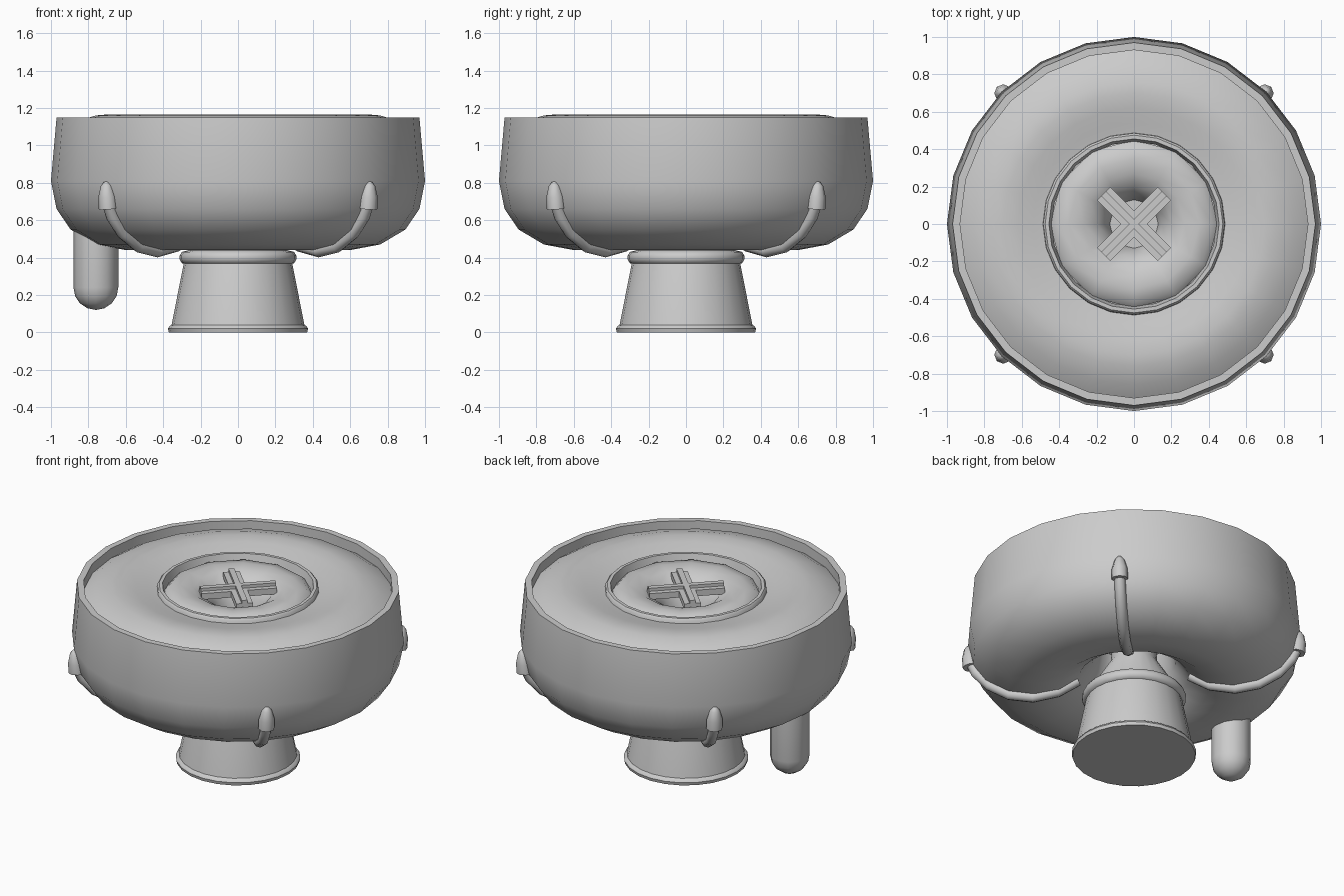
import bpy, bmesh, math
from mathutils import Vector, Matrix

cube = bpy.data.objects.get("Cube")
if cube:
    bpy.data.objects.remove(cube, do_unlink=True)

grey = bpy.data.materials.new("plain grey")
grey.use_nodes = True
tone = (0.6, 0.6, 0.6, 1)
grey.diffuse_color = tone
grey.node_tree.nodes["Principled BSDF"].inputs["Base Color"].default_value = tone


def finish(name, bm, angle=40):
    """Turn a bmesh into a shaded grey object."""
    bmesh.ops.remove_doubles(bm, verts=bm.verts, dist=1e-5)
    bmesh.ops.recalc_face_normals(bm, faces=bm.faces)
    mesh = bpy.data.meshes.new(name)
    bm.to_mesh(mesh)
    bm.free()
    mesh.materials.append(grey)
    obj = bpy.data.objects.new(name, mesh)
    bpy.context.collection.objects.link(obj)
    bpy.ops.object.select_all(action='DESELECT')
    obj.select_set(True)
    bpy.context.view_layer.objects.active = obj
    bpy.ops.object.shade_smooth_by_angle(angle=math.radians(angle))
    return obj


def lathe(name, profile, sides=24, angle=40, matrix=None):
    """Revolve (radius, height) points around z."""
    bm = bmesh.new()
    pts = [bm.verts.new((0, r, z)) for r, z in profile]
    edges = [bm.edges.new(pair) for pair in zip(pts, pts[1:])]
    bmesh.ops.spin(bm, geom=pts + edges, axis=(0, 0, 1), cent=(0, 0, 0),
                   angle=math.tau, steps=sides, use_duplicate=False)
    if matrix:
        bm.transform(matrix)
    return finish(name, bm, angle)


def tube(name, path, radius, sides, turn):
    """Sweep a round section along a path of (radius, height) points."""
    bm = bmesh.new()
    pts = [Vector((r, 0, z)) for r, z in path]
    rings = []
    for i, p in enumerate(pts):
        t = (pts[min(i + 1, len(pts) - 1)] - pts[max(i - 1, 0)]).normalized()
        side = Vector((0, 1, 0))
        up = t.cross(side)
        rings.append([bm.verts.new(p + radius * (math.cos(a) * side + math.sin(a) * up))
                      for a in (math.tau * k / sides for k in range(sides))])
    for a, b in zip(rings, rings[1:]):
        for k in range(sides):
            j = (k + 1) % sides
            bm.faces.new((a[k], a[j], b[j], b[k]))
    bm.faces.new(rings[0])
    bm.faces.new(rings[-1])
    bm.transform(Matrix.Rotation(turn, 4, 'Z'))
    return finish(name, bm, 50)


# Ring-shaped bowl with a thin upright rim
lathe("bowl", [(0.93, 1.0), (0.93, 1.15), (0.97, 1.15), (1.0, 0.81), (0.97, 0.66),
               (0.895, 0.55), (0.76, 0.47), (0.6, 0.44), (0.45, 0.465), (0.33, 0.54),
               (0.25, 0.65), (0.22, 0.8)])

# Domed filling inside the rim, dipping to the middle
lathe("filling", [(0.94, 1.08), (0.86, 1.13), (0.76, 1.16), (0.7, 1.165), (0.62, 1.155),
                  (0.54, 1.135), (0.45, 1.12)])

# Raised collar around the middle dish
lathe("collar", [(0.49, 1.1), (0.485, 1.145), (0.475, 1.155), (0.455, 1.155), (0.44, 1.1)])

# Middle dish with a funnel
lathe("dish", [(0.45, 1.1), (0.42, 1.13), (0.35, 1.143), (0.27, 1.13), (0.2, 1.09),
               (0.15, 1.02), (0.13, 0.95), (0, 0.95)], 12)

# Pedestal with foot lip and neck
lathe("pedestal", [(0, 0), (0.37, 0), (0.375, 0.02), (0.365, 0.035), (0.355, 0.04),
                   (0.29, 0.37), (0.27, 0.43), (0.14, 0.64), (0.13, 0.8)])
lathe("pedestal_band", [(0.28, 0.365), (0.3, 0.37), (0.312, 0.39), (0.312, 0.41),
                        (0.3, 0.43), (0.26, 0.44)], 24, 60)

# Hanging rounded post
R = 0.12
dome = [(R * math.sin(a), 0.24 - R * math.cos(a))
        for a in (math.pi / 2 * k / 4 for k in range(5))]
lathe("hanging_post", dome + [(R, 0.56), (0, 0.56)], 12, 50,
      Matrix.Translation((-0.76, 0, 0)))

# Cross over the drain: a wide and a narrow bar each way
for i, turn in enumerate((45, 135)):
    for name, width, height, z in (("cross_bar", 0.1, 0.04, 1.12),
                                   ("cross_ridge", 0.035, 0.03, 1.145)):
        bm = bmesh.new()
        bmesh.ops.create_cube(bm, size=1)
        bm.transform(Matrix.Rotation(math.radians(turn), 4, 'Z')
                     @ Matrix.Translation((0, 0, z))
                     @ Matrix.Diagonal((0.46, width, height, 1)))
        finish(f"{name}_{i + 1}", bm, 30)

# Four curved straps under the bowl, each with a pointed cap
strap = [(0.985, 0.7), (0.95, 0.62), (0.87, 0.53), (0.75, 0.46), (0.61, 0.435),
         (0.46, 0.465), (0.34, 0.535)]
cap = [(0, -0.075), (0.05, -0.075), (0.048, -0.01), (0.03, 0.05), (0.012, 0.07), (0, 0.073)]
for i in range(4):
    turn = math.radians(45 + 90 * i)
    tube(f"strap_{i + 1}", strap, 0.034, 8, turn)
    place = (Matrix.Rotation(turn, 4, 'Z') @ Matrix.Translation((0.99, 0, 0.735))
             @ Matrix.Rotation(math.radians(6), 4, 'Y'))
    lathe(f"strap_cap_{i + 1}", cap, 8, 50, place)
